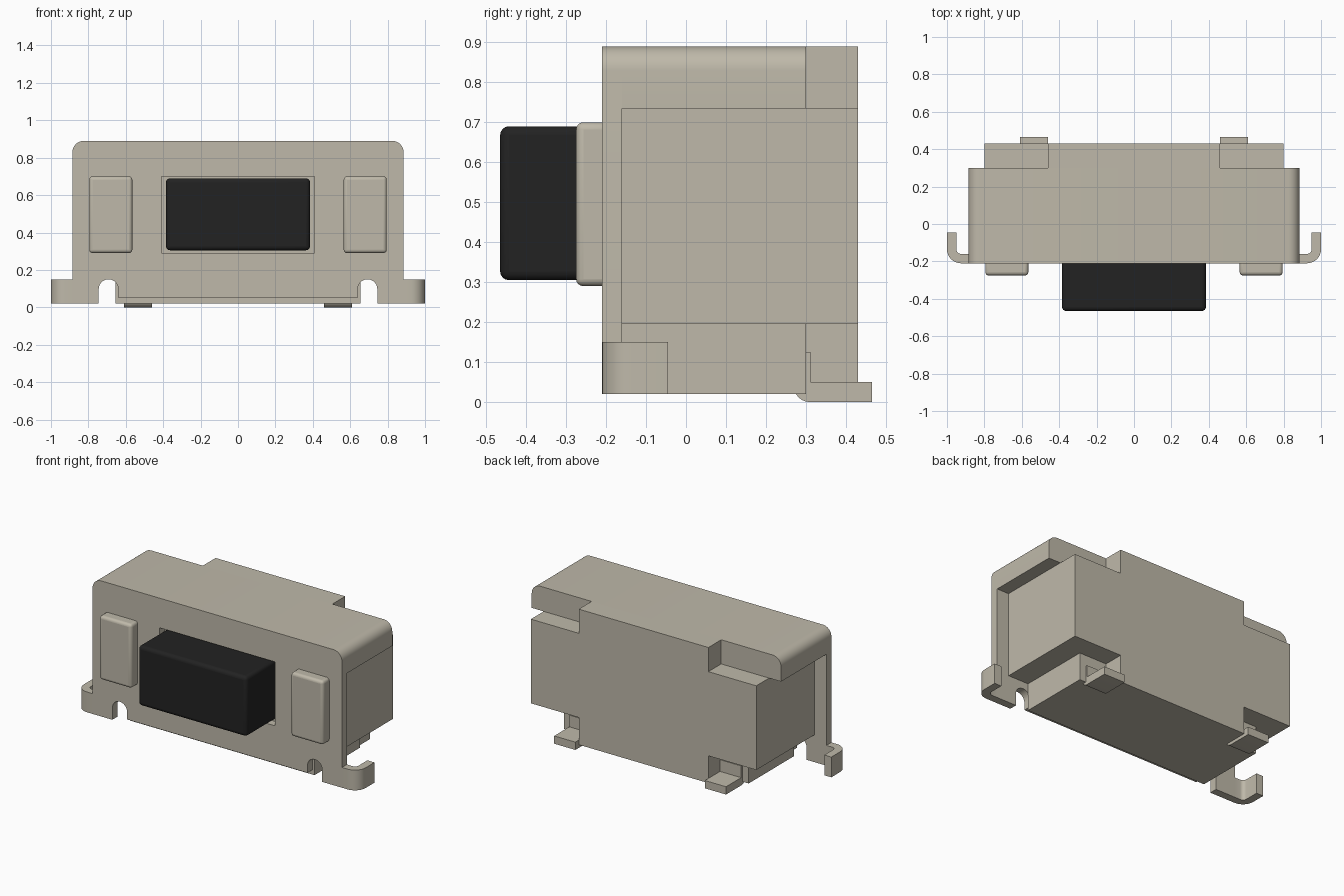
import bpy, bmesh, math
from mathutils import Vector

old = bpy.data.objects.get("Cube")
if old:
    bpy.data.objects.remove(old, do_unlink=True)


def material(name, rgb):
    m = bpy.data.materials.new(name)
    m.use_nodes = True
    m.diffuse_color = (*rgb, 1)
    m.node_tree.nodes["Principled BSDF"].inputs["Base Color"].default_value = (*rgb, 1)
    return m


BEIGE = material("warm beige", (0.52, 0.485, 0.40))
BLACK = material("soft black", (0.016, 0.016, 0.016))


def arc(cx, cy, r, a0, a1, n=8):
    """Points on an arc, angles in degrees."""
    step = math.radians(a1 - a0) / n
    a = math.radians(a0)
    return [(cx + r * math.cos(a + i * step), cy + r * math.sin(a + i * step))
            for i in range(n + 1)]


def extrude(name, loops, lo, hi, axis, mat=BEIGE):
    """Fill an outline (further loops are holes) and extrude it along x, y or z."""
    place = {"x": lambda a, b, d: (d, a, b),
             "y": lambda a, b, d: (a, d, b),
             "z": lambda a, b, d: (a, b, d)}[axis]
    bm = bmesh.new()
    edges = []
    for loop in loops:
        vs = [bm.verts.new(place(a, b, lo)) for a, b in loop]
        edges += [bm.edges.new((vs[i - 1], vs[i])) for i in range(len(vs))]
    if len(loops) == 1:
        bm.faces.new(vs)
    else:
        bmesh.ops.triangle_fill(bm, use_beauty=True, edges=edges)
    ext = bmesh.ops.extrude_face_region(bm, geom=bm.faces[:], use_keep_orig=True)
    moved = [g for g in ext["geom"] if isinstance(g, bmesh.types.BMVert)]
    bmesh.ops.translate(bm, verts=moved, vec=Vector(place(0, 0, hi - lo)))
    bmesh.ops.recalc_face_normals(bm, faces=bm.faces[:])
    mesh = bpy.data.meshes.new(name)
    bm.to_mesh(mesh)
    bm.free()
    ob = bpy.data.objects.new(name, mesh)
    bpy.context.collection.objects.link(ob)
    mesh.materials.append(mat)
    bpy.ops.object.select_all(action="DESELECT")
    ob.select_set(True)
    bpy.context.view_layer.objects.active = ob
    bpy.ops.object.shade_smooth_by_angle(angle=math.radians(35))
    return ob


def rect(x0, x1, y0, y1):
    return [(x0, y0), (x1, y0), (x1, y1), (x0, y1)]


def box(name, x, y, z, mat=BEIGE, bevel=0):
    ob = extrude(name, [rect(*x, *y)], *z, "z", mat)
    if bevel:
        mod = ob.modifiers.new("rounded edges", "BEVEL")
        mod.width = bevel
        mod.segments = 4
    return ob


def mirrored(half):
    """Complete an outline whose +x half is given."""
    return half + [(-x, y) for x, y in reversed(half)]


# Front plate with rounded top corners, bottom slots and a button window
corner = arc(0.825, 0.83, 0.06, 0, 90)
slot = arc(0.6925, 0.0975, 0.0525, 180, 0, 12)
half = [(0.64, 0.05)] + slot + [(0.745, 0.02), (0.885, 0.02)] + corner
extrude("front_plate", [mirrored(half), rect(-0.41, 0.41, 0.29, 0.70)],
        -0.21, -0.16, "y")

# Top cover behind the plate, and its narrower rear tongue
extrude("top_cover", [mirrored([(0.885, 0.735)] + corner)], -0.16, 0.30, "y")
box("top_cover_tongue", (-0.46, 0.46), (0.30, 0.43), (0.735, 0.89))

# Housing and its stepped base
box("housing", (-0.80, 0.80), (-0.16, 0.43), (0.195, 0.735))
base = [(0.655, -0.16), (0.655, 0.30), (0.46, 0.30), (0.46, 0.43)]
extrude("housing_base", [mirrored(base)], 0.02, 0.195, "z")

# Push button
box("push_button", (-0.385, 0.385), (-0.465, -0.14), (0.305, 0.69), BLACK, 0.022)

# Paired parts
ear = ([(0.885, -0.21)] + arc(0.925, -0.135, 0.075, -90, 0)
       + [(1.0, -0.045), (0.95, -0.045)]
       + arc(0.925, -0.135, 0.025, 0, -90, 5) + [(0.885, -0.16)])
pin = (arc(0.31, 0.04, 0.04, 180, 270, 6)
       + [(0.465, 0.0), (0.465, 0.05), (0.312, 0.05), (0.312, 0.125), (0.27, 0.125)])
for side, s in (("left", 1), ("right", -1)):
    def span(a, b):
        return tuple(sorted((s * a, s * b)))
    extrude(side + "_mounting_ear", [[(s * x, y) for x, y in ear]], 0.02, 0.15, "z")
    extrude(side + "_solder_pin", [pin], *span(0.46, 0.61), "x")
    box(side + "_front_peg", span(0.565, 0.795), (-0.275, -0.18), (0.29, 0.70),
        bevel=0.018)
